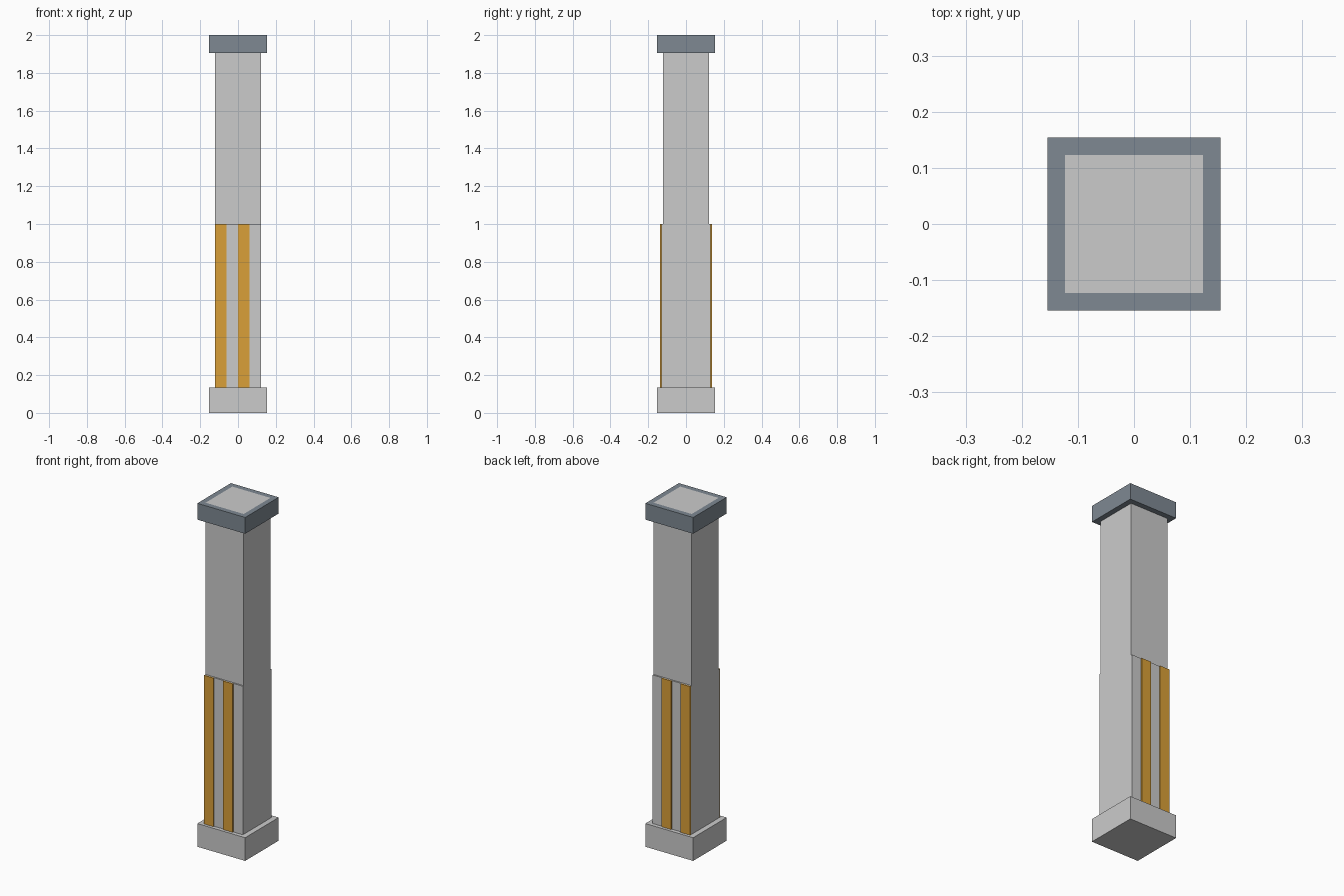
import bpy
import bmesh

if "Cube" in bpy.data.objects:
    bpy.data.objects.remove(bpy.data.objects["Cube"])

HALF = 0.123      # shaft half width
WIDE = 0.154      # base and cap half width
BASE_Z, PANEL_Z, CAP_Z, TOP_Z = 0.135, 1.0, 1.905, 2.0


def material(name, rgb):
    mat = bpy.data.materials.new(name)
    mat.diffuse_color = (*rgb, 1.0)
    mat.use_nodes = True
    mat.node_tree.nodes["Principled BSDF"].inputs["Base Color"].default_value = mat.diffuse_color
    return mat


def finish(name, bm, mat=None):
    bmesh.ops.recalc_face_normals(bm, faces=bm.faces)
    mesh = bpy.data.meshes.new(name)
    bm.to_mesh(mesh)
    bm.free()
    if mat:
        mesh.materials.append(mat)
    obj = bpy.data.objects.new(name, mesh)
    bpy.context.collection.objects.link(obj)
    return obj


def box(name, lo, hi, mat=None):
    bm = bmesh.new()
    bmesh.ops.create_cube(bm, size=1.0)
    for v in bm.verts:
        v.co = [lo[i] + (v.co[i] + 0.5) * (hi[i] - lo[i]) for i in range(3)]
    return finish(name, bm, mat)


def square_collar(name, inner, outer, z0, z1, mat):
    bm = bmesh.new()
    corners = ((-1, -1), (1, -1), (1, 1), (-1, 1))
    section = ((inner, z0), (outer, z0), (outer, z1), (inner, z1))
    rings = [[bm.verts.new((sx * r, sy * r, z)) for r, z in section]
             for sx, sy in corners]
    for i in range(4):
        a, b = rings[i], rings[(i + 1) % 4]
        for j in range(4):
            k = (j + 1) % 4
            bm.faces.new((a[j], b[j], b[k], a[k]))
    return finish(name, bm, mat)


slate = material("slate", (0.21, 0.25, 0.29))
amber = material("amber", (0.70, 0.35, 0.04))

# Plinth and shaft
box("base", (-WIDE, -WIDE, 0), (WIDE, WIDE, BASE_Z))
box("shaft", (-HALF, -HALF, BASE_Z), (HALF, HALF, TOP_Z))

# Dark collar around the shaft top, flush with it
square_collar("cap", HALF, WIDE, CAP_Z, TOP_Z, slate)

# Front and back panels with raised amber stripes
PANEL_Y, STRIPE_Y = 0.131, 0.137
step = 2 * HALF / 4
for side, sign in (("front", -1), ("back", 1)):
    def slab(name, x0, x1, near, far, mat=None):
        y0, y1 = sorted((sign * near, sign * far))
        box(name, (x0, y0, BASE_Z), (x1, y1, PANEL_Z), mat)

    slab(f"{side}_panel", -HALF, HALF, HALF, PANEL_Y)
    for n, x in enumerate((-HALF, 0.0), 1):
        slab(f"{side}_stripe_{n}", x, x + step, PANEL_Y, STRIPE_Y, amber)
